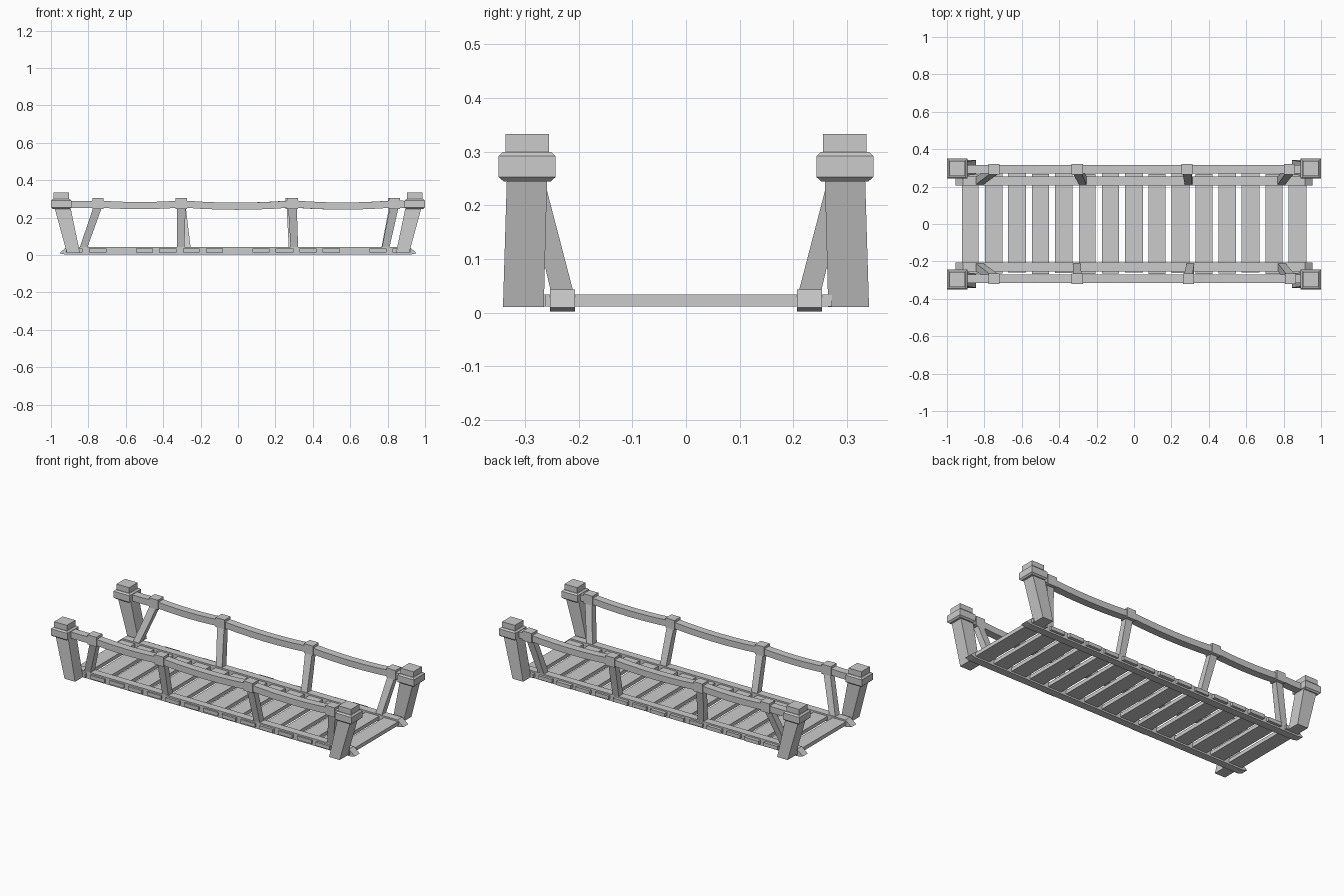
import bpy, bmesh
from mathutils import Vector

if "Cube" in bpy.data.objects:
    bpy.data.objects.remove(bpy.data.objects["Cube"])


def loft(name, rings):
    """Skin a list of four-point rings into one closed, flat-faced solid."""
    bm = bmesh.new()
    loops = [[bm.verts.new(p) for p in ring] for ring in rings]
    for a, b in zip(loops, loops[1:]):
        for i in range(4):
            j = (i + 1) % 4
            bm.faces.new((a[i], a[j], b[j], b[i]))
    bm.faces.new(loops[0])
    bm.faces.new(loops[-1])
    bmesh.ops.recalc_face_normals(bm, faces=bm.faces[:])
    mesh = bpy.data.meshes.new(name)
    bm.to_mesh(mesh)
    bm.free()
    obj = bpy.data.objects.new(name, mesh)
    bpy.context.collection.objects.link(obj)
    return obj


def flat_ring(x, y, z, sx, sy):
    return [(x + i * sx / 2, y + j * sy / 2, z)
            for i, j in ((-1, -1), (1, -1), (1, 1), (-1, 1))]


def cross_ring(x, y, z, sy, sz):
    return [(x, y + j * sy / 2, z + k * sz / 2)
            for j, k in ((-1, -1), (1, -1), (1, 1), (-1, 1))]


def box(name, c, s):
    x, y, z = c
    return loft(name, [flat_ring(x, y, z + k * s[2] / 2, s[0], s[1]) for k in (-1, 1)])


# Deck planks, with slightly uneven ends and widths
for i in range(15):
    x = -0.875 + i * 0.1249
    wobble = ((i * 7) % 5 - 2) * 0.002
    box(f"deck_plank_{i + 1}", (x, 0.003 + wobble, 0.023), (0.093 + wobble, 0.534, 0.022))

# Clamp positions on the handrails and matching baluster feet
clamps = {-1: [-0.748, -0.303, 0.291, 0.837], 1: [-0.748, -0.303, 0.283, 0.832]}
feet = {-1: [-0.83, -0.307, 0.302, 0.787], 1: [-0.83, -0.272, 0.292, 0.785]}

for side, label in ((-1, "front"), (1, "back")):
    # Stringer beam with pointed ends
    y = side * 0.23
    profile = [(-0.955, 0.01), (-0.915, 0.043), (0.915, 0.043), (0.955, 0.01),
               (0.925, 0.002), (-0.925, 0.002)]
    bm = bmesh.new()
    face = bm.faces.new([bm.verts.new((px, y - 0.023, pz)) for px, pz in profile])
    ext = bmesh.ops.extrude_face_region(bm, geom=[face])
    bmesh.ops.translate(bm, vec=Vector((0, 0.046, 0)),
                        verts=[g for g in ext["geom"] if isinstance(g, bmesh.types.BMVert)])
    bmesh.ops.recalc_face_normals(bm, faces=bm.faces[:])
    mesh = bpy.data.meshes.new(f"{label}_stringer")
    bm.to_mesh(mesh)
    bm.free()
    bpy.context.collection.objects.link(bpy.data.objects.new(f"{label}_stringer", mesh))

    # Handrail sagging between its supports
    ry = side * 0.292
    stops = [-0.945] + clamps[side] + [0.945]
    rings = []
    for a, b in zip(stops, stops[1:]):
        sag = 0.03 * (b - a)
        for k in range(6):
            t = k / 6
            rings.append(cross_ring(a + (b - a) * t, ry, 0.273 - sag * 4 * t * (1 - t) * 0.7,
                                    0.046, 0.038))
    rings.append(cross_ring(stops[-1], ry, 0.273, 0.046, 0.038))
    loft(f"{label}_handrail", rings)

    # Rail clamps and leaning balusters
    for i, (cx, fx) in enumerate(zip(clamps[side], feet[side])):
        box(f"{label}_rail_clamp_{i + 1}", (cx, ry, 0.275), (0.06, 0.056, 0.058))
        loft(f"{label}_baluster_{i + 1}",
             [flat_ring(fx, side * 0.228, 0.028, 0.04, 0.042),
              flat_ring(cx, side * 0.286, 0.262, 0.046, 0.036)])

    # Leaning corner posts with chamfered collar and cap
    for end, end_label in ((-1, "left"), (1, "right")):
        name = f"{label}_{end_label}"
        py, tx = side * 0.296, end * 0.945
        loft(f"{name}_post", [flat_ring(end * 0.88, side * 0.303, 0.011, 0.07, 0.076),
                              flat_ring(end * 0.94, py, 0.26, 0.086, 0.075)])
        loft(f"{name}_post_collar", [flat_ring(tx, py, 0.245, 0.09, 0.088),
                                     flat_ring(tx, py, 0.253, 0.108, 0.106),
                                     flat_ring(tx, py, 0.292, 0.108, 0.106),
                                     flat_ring(tx, py, 0.300, 0.09, 0.09)])
        box(f"{name}_post_cap", (tx, py, 0.314), (0.084, 0.081, 0.038))
